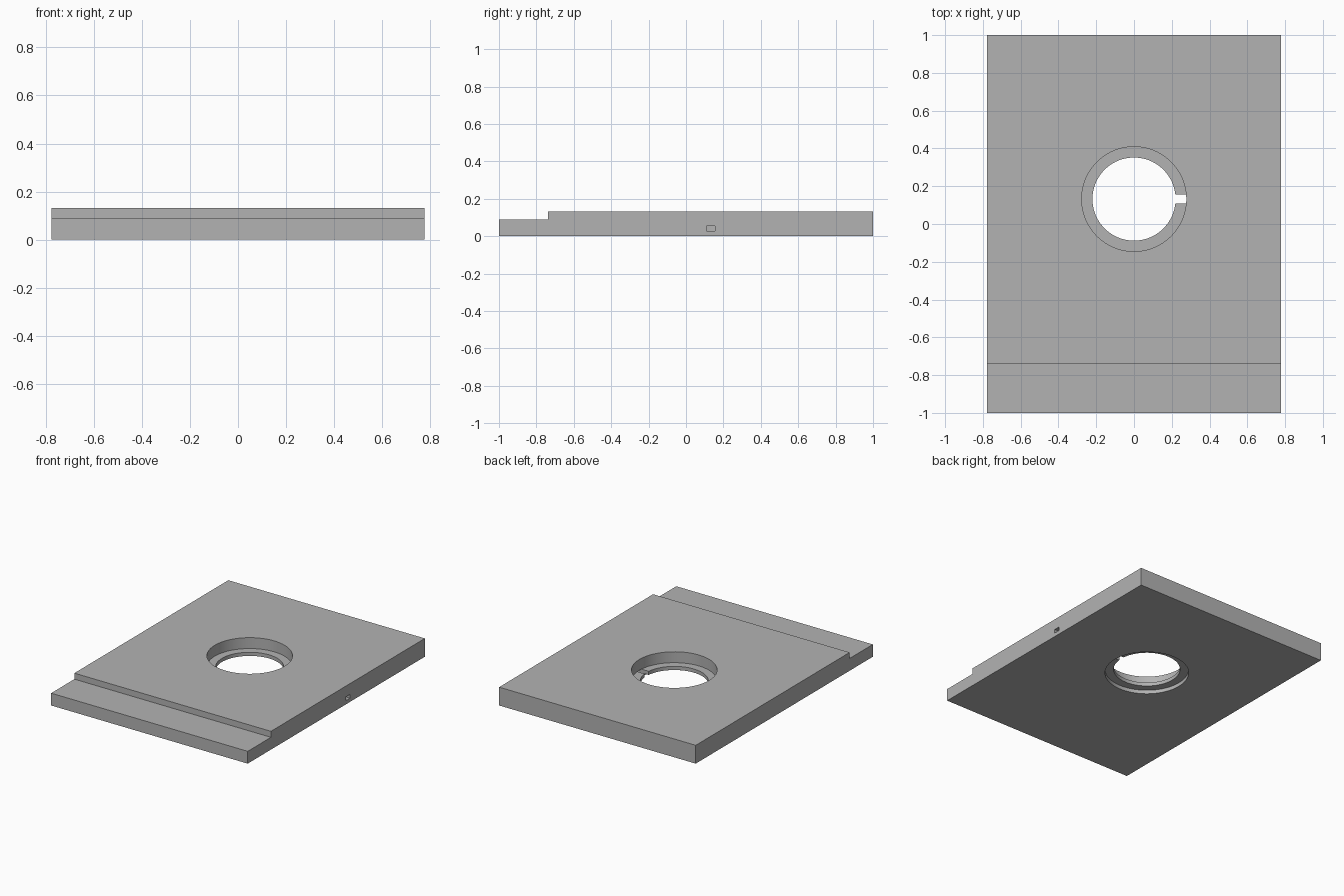
import bpy, bmesh, math
from mathutils import Matrix, Vector

cube = bpy.data.objects.get("Cube")
if cube:
    bpy.data.objects.remove(cube, do_unlink=True)

HALF_X, TOP, STEP_Z, STEP_Y = 0.777, 0.131, 0.088, -0.738
BORE_Y, BORE_R, LIP_R = 0.132, 0.277, 0.22
LIP_LOW, LIP_HIGH = 0.027, 0.053

grey = bpy.data.materials.new("plain grey")
grey.use_nodes = True
colour = (0.45, 0.45, 0.45, 1)
grey.diffuse_color = colour
grey.node_tree.nodes["Principled BSDF"].inputs["Base Color"].default_value = colour


def add_object(name, bm):
    bmesh.ops.recalc_face_normals(bm, faces=bm.faces)
    mesh = bpy.data.meshes.new(name)
    bm.to_mesh(mesh)
    bm.free()
    mesh.materials.append(grey)
    obj = bpy.data.objects.new(name, mesh)
    bpy.context.collection.objects.link(obj)
    return obj


def cut(target, cutter):
    cutter.hide_render = True
    mod = target.modifiers.new(cutter.name, "BOOLEAN")
    mod.operation = "DIFFERENCE"
    mod.solver = "EXACT"
    mod.object = cutter
    bpy.context.view_layer.objects.active = target
    bpy.ops.object.modifier_apply(modifier=mod.name)
    bpy.data.objects.remove(cutter, do_unlink=True)


# Stepped plate: side profile extruded across the width
bm = bmesh.new()
profile = [(-1, 0), (1, 0), (1, TOP), (STEP_Y, TOP), (STEP_Y, STEP_Z), (-1, STEP_Z)]
side = bm.faces.new([bm.verts.new((-HALF_X, y, z)) for y, z in profile])
new = bmesh.ops.extrude_face_region(bm, geom=[side])["geom"]
bmesh.ops.translate(bm, vec=(2 * HALF_X, 0, 0),
                    verts=[v for v in new if isinstance(v, bmesh.types.BMVert)])
plate = add_object("stepped_plate", bm)

# Bore with an inner lip, recessed from above and below
bm = bmesh.new()
outline = [(0, -0.1), (BORE_R, -0.1), (BORE_R, LIP_LOW), (LIP_R, LIP_LOW),
           (LIP_R, LIP_HIGH), (BORE_R, LIP_HIGH), (BORE_R, 0.3), (0, 0.3)]
verts = [bm.verts.new((r, BORE_Y, z)) for r, z in outline]
edges = [bm.edges.new(pair) for pair in zip(verts, verts[1:])]
bmesh.ops.spin(bm, geom=verts + edges, cent=(0, BORE_Y, 0), axis=(0, 0, 1),
               angle=math.tau, steps=96)
bmesh.ops.remove_doubles(bm, verts=bm.verts, dist=0.0001)
cut(plate, add_object("bore_cutter", bm))

# Narrow channel from the side through the lip into the bore
bm = bmesh.new()
size = Vector((0.8, 0.046, LIP_HIGH - LIP_LOW + 0.0006))
centre = Vector((0.52, BORE_Y, (LIP_LOW + LIP_HIGH) / 2))
bmesh.ops.create_cube(bm, size=1, matrix=Matrix.LocRotScale(centre, None, size))
cut(plate, add_object("channel_cutter", bm))

# Smooth bore wall, sharp edges elsewhere
bpy.ops.object.select_all(action="DESELECT")
plate.select_set(True)
bpy.context.view_layer.objects.active = plate
bpy.ops.object.shade_smooth_by_angle(angle=math.radians(30))
